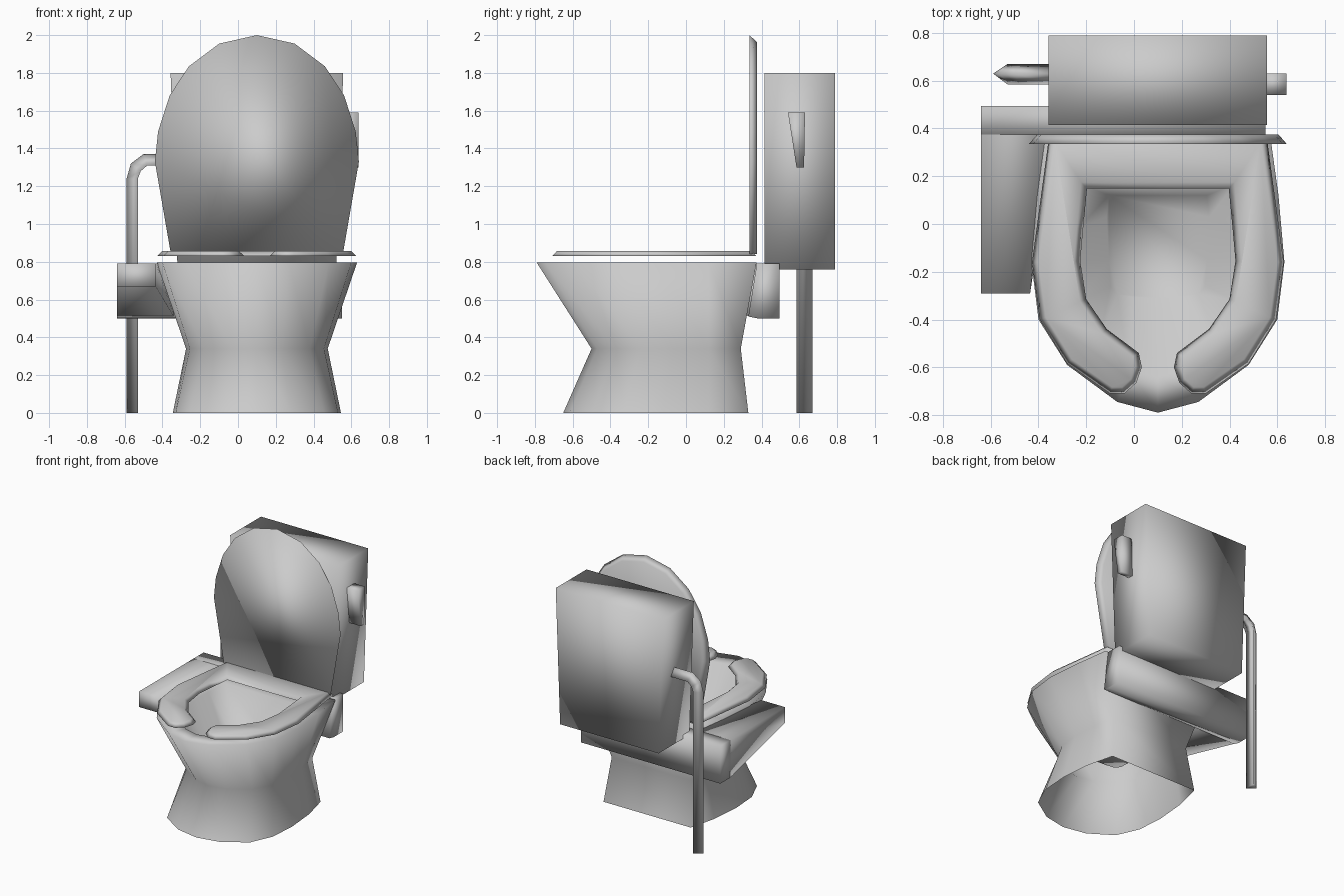
import bpy, bmesh, math
from mathutils import Vector

if "Cube" in bpy.data.objects:
    bpy.data.objects.remove(bpy.data.objects["Cube"])

CX = 0.1  # symmetry line of the bowl, seat, lid and tank

grey = bpy.data.materials.new("light_grey")
grey.diffuse_color = (0.6, 0.6, 0.6, 1)
grey.use_nodes = True
grey.node_tree.nodes["Principled BSDF"].inputs["Base Color"].default_value = grey.diffuse_color


def loft(name, rings, cap_start=True, cap_end=True, angle=180):
    """Skin a list of equal-length closed rings."""
    bm = bmesh.new()
    rows = [[bm.verts.new(p) for p in ring] for ring in rings]
    n = len(rows[0])
    for a, b in zip(rows, rows[1:]):
        for i in range(n):
            j = (i + 1) % n
            bm.faces.new((a[i], a[j], b[j], b[i]))
    if cap_start:
        bm.faces.new(rows[0][::-1])
    if cap_end:
        bm.faces.new(rows[-1])
    bmesh.ops.recalc_face_normals(bm, faces=bm.faces)
    me = bpy.data.meshes.new(name)
    bm.to_mesh(me)
    bm.free()
    me.materials.append(grey)
    ob = bpy.data.objects.new(name, me)
    bpy.context.collection.objects.link(ob)
    bpy.ops.object.select_all(action='DESELECT')
    ob.select_set(True)
    bpy.context.view_layer.objects.active = ob
    bpy.ops.object.shade_smooth_by_angle(angle=math.radians(angle))
    return ob


def mirrored(half):
    """Complete a half outline (x >= 0) to a closed loop."""
    return half + [(-x, y) for x, y in reversed(half) if x > 0]


def inset(poly, d):
    """Move every edge of a closed 2D outline inward by d."""
    pts = [Vector(p) for p in poly]
    n = len(pts)
    area = sum(pts[i].x * pts[(i + 1) % n].y - pts[(i + 1) % n].x * pts[i].y
               for i in range(n))
    s = 1 if area > 0 else -1
    out = []
    for i, p in enumerate(pts):
        e1 = (p - pts[i - 1]).normalized()
        e2 = (pts[(i + 1) % n] - p).normalized()
        n1, n2 = Vector((-e1.y, e1.x)) * s, Vector((-e2.y, e2.x)) * s
        out.append(p + (n1 + n2) * (d / (1 + n1.dot(n2))))
    return out


def flat(poly, z):
    return [(CX + x, y, z) for x, y in poly]


def upright(poly, y):
    return [(CX + x, y, z) for x, z in poly]


# Bowl and pedestal: foot, waist, rim, inner lip, basin floor
foot = mirrored([(.372, .33), (.424, .12), (.445, -.12), (.43, -.33),
                 (.355, -.5), (.18, -.615), (0, -.65)])
waist = mirrored([(.33, .29), (.36, .12), (.375, -.07), (.355, -.24),
                  (.28, -.37), (.13, -.47), (0, -.50)])
rim = mirrored([(.47, .373), (.505, .12), (.53, -.16), (.5, -.4),
                (.38, -.59), (.17, -.745), (0, -.79)])
lip = mirrored([(.32, .165), (.335, -.02), (.345, -.16), (.325, -.32),
                (.24, -.47), (.12, -.61), (0, -.64)])
basin = mirrored([(.205, .12), (.215, .03), (.205, -.15), (.198, -.26),
                  (.17, -.295), (.1, -.305), (0, -.31)])
loft("bowl", [flat(foot, 0), flat(waist, .34), flat(rim, .795),
              flat(lip, .79), flat(basin, .385)], cap_start=False)

# Seat: open-front ring with bevelled top
seat = mirrored([(.455, .372), (.527, -.16), (.495, -.4), (.38, -.585),
                 (.2, -.71), (.14, -.71), (.09, -.665), (.067, -.6),
                 (.08, -.54), (.214, -.44), (.3, -.315), (.325, -.155),
                 (.313, -.02), (.297, .148)])
loft("seat", [flat(seat, .83), flat(inset(seat, .027), .857)])

# Raised lid, bevelled towards the back
lid = mirrored([(.455, .84), (.54, 1.33), (.523, 1.49), (.462, 1.68),
                (.36, 1.835), (.2, 1.955), (0, 2.0)])
lid_back = [(x, .84 if z < .9 else z) for x, z in inset(lid, .035)]
loft("lid", [upright(lid, .335), upright(lid_back, .375)])


# Tank, slightly narrower at the bottom
def rect(hw, y0, y1):
    return [(-hw, y0), (hw, y0), (hw, y1), (-hw, y1)]


loft("tank", [flat(rect(.42, .415, .79), .76), flat(rect(.457, .415, .79), 1.8)])


# Prisms running along x from a y-z profile
def prism(name, profile, x0, x1):
    return loft(name, [[(x, y, z) for y, z in profile] for x in (x0, x1)])


prism("flush_lever", [(.54, 1.59), (.63, 1.59), (.625, 1.3), (.585, 1.3)], .53, .638)
prism("back_shelf", [(.375, .79), (.495, .79), (.495, .5), (.38, .5), (.33, .51)], -.64, .55)

# Side shelf: deepens towards the back and follows the bowl
loft("side_shelf", [[(-.64, y, .79), (xt, y, .79), (xb, y, zb), (-.64, y, zb)]
                    for y, xt, xb, zb in ((-.29, -.435, -.435, .67),
                                          (.375, -.37, -.335, .502))],
     cap_end=False)

# Water pipe: triangular tube with a bend into the tank
outer = [(-.59, 0), (-.59, 1.24), (-.567, 1.32), (-.50, 1.37), (-.34, 1.37)]
inner = [(-.53, 0), (-.53, 1.24), (-.515, 1.28), (-.48, 1.31), (-.34, 1.31)]
loft("water_pipe", [[(a, .63, b), (c, .585, d), (c, .67, d)]
                    for (a, b), (c, d) in zip(outer, inner)])
